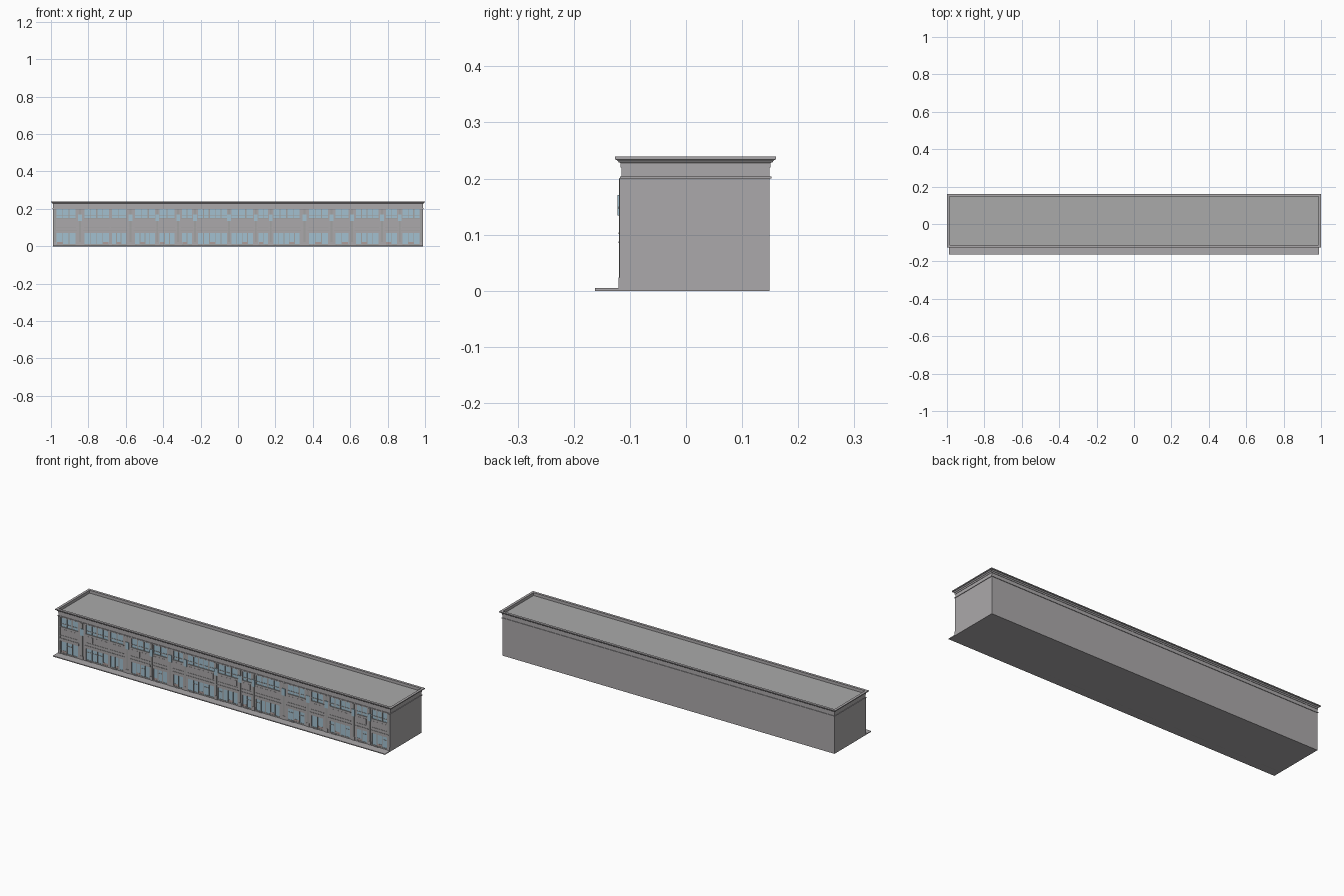
import bpy, bmesh, random

if "Cube" in bpy.data.objects:
    bpy.data.objects.remove(bpy.data.objects["Cube"])
random.seed(4)

def mat(name, c):
    m = bpy.data.materials.new(name)
    m.diffuse_color = (*c, 1)
    m.use_nodes = True
    m.node_tree.nodes["Principled BSDF"].inputs["Base Color"].default_value = m.diffuse_color
    return m

WALL = mat("warm grey wall", (0.41, 0.395, 0.405))
ROOF = mat("roof grey", (0.40, 0.40, 0.40))
GLASS = mat("pale blue glass", (0.36, 0.53, 0.63))
TRIM = mat("trim grey", (0.36, 0.36, 0.36))
DOOR = mat("dusty rose door", (0.42, 0.34, 0.33))

X0, X1, Y0, Y1 = -0.988, 0.988, -0.115, 0.149

def finish(name, bm, m):
    bmesh.ops.recalc_face_normals(bm, faces=bm.faces[:])
    me = bpy.data.meshes.new(name)
    bm.to_mesh(me)
    bm.free()
    me.materials.append(m)
    ob = bpy.data.objects.new(name, me)
    bpy.context.collection.objects.link(ob)
    return ob

def loft(name, profile, m, caps=False):
    # rectangular rings, each (outward offset, height), joined in sequence
    bm = bmesh.new()
    rings = []
    for o, z in profile:
        rings.append([bm.verts.new(p) for p in (
            (X0 - o, Y0 - o, z), (X1 + o, Y0 - o, z),
            (X1 + o, Y1 + o, z), (X0 - o, Y1 + o, z))])
    pairs = list(zip(rings, rings[1:]))
    if not caps:
        pairs.append((rings[-1], rings[0]))
    for a, b in pairs:
        for i in range(4):
            j = (i + 1) % 4
            bm.faces.new((a[i], a[j], b[j], b[i]))
    if caps:
        bm.faces.new(rings[0])
        bm.faces.new(rings[-1])
    return finish(name, bm, m)

def boxes(name, items, m):
    # many boxes in one mesh: (x0, x1, y0, y1, z0, z1)
    bm = bmesh.new()
    for x0, x1, y0, y1, z0, z1 in items:
        r = bmesh.ops.create_cube(bm, size=1)
        for v in r["verts"]:
            v.co = (x0 + (v.co.x + .5) * (x1 - x0),
                    y0 + (v.co.y + .5) * (y1 - y0),
                    z0 + (v.co.z + .5) * (z1 - z0))
    return finish(name, bm, m)

# Main block, string course, cornice with parapet
loft("main_block", [(0, 0), (0, 0.222)], WALL, caps=True)
loft("string_course", [(0, .2), (.003, .2), (.003, .204), (0, .204)], WALL)
loft("cornice", [(0, .220), (.002, .220), (.002, .228), (.005, .229), (.008, .233),
                 (.0115, .234), (.0115, .239), (-.002, .239), (-.002, .220)], WALL)
boxes("flat_roof", [(X0 + .002, X1 - .002, Y0 + .002, Y1 - .002, .222, .2235)], ROOF)

# Pavement strip
boxes("pavement", [(-0.988, 0.988, -0.1625, Y0, 0, 0.0045)], WALL)

# Facade layout: window groups of each house front
bays = [(-.97, -.87), (-.82, -.69), (-.675, -.60), (-.55, -.445), (-.42, -.34),
        (-.30, -.245), (-.215, -.06), (-.035, .08), (.11, .16), (.19, .33),
        (.38, .48), (.52, .59), (.63, .75), (.79, .85), (.88, .97)]
F = -0.1185            # facade front plane
wall, glass, frames, doors, signs, sills = [], [], [], [], [], []
wall += [(X0, X1, F, Y0, .071, .150), (X0, X1, F, Y0, .198, .201)]

edge = X0
for a, b in bays + [(X1, X1)]:
    # piers between the groups on both floors
    wall += [(edge, a, F, Y0, 0, .071), (edge, a, F, Y0, .150, .198)]
    edge = b
for k, (a, b) in enumerate(bays):
    w = b - a
    glass.append((a, b, Y0 - .0008, Y0 + .001, .150, .198))
    glass.append((a, b, Y0 - .0008, Y0 + .001, .005, .071))
    # upper mullions and transom
    n = max(2, round(w / .033))
    for i in range(1, n):
        x = a + w * i / n
        h = .004 if i % 2 else .007
        frames.append((x - h / 2, x + h / 2, F + .0006, Y0, .150, .198))
    frames.append((a, b, F + .001, Y0, .164, .167))
    sills.append((a - .004, b + .004, F - .0015, F, .146, .150))
    # shopfront: stall riser, mullions, rails and a door
    frames.append((a, b, F + .0006, Y0, .0, .011))
    n = max(2, round(w / .03))
    d = random.randrange(n)
    for i in range(n):
        x = a + w * i / n
        if i:
            frames.append((x - .002, x + .002, F + .0006, Y0, .0, .071))
        if i == d:
            doors.append((x + .002, x + w / n - .002, Y0 - .0015, Y0, .004, .022))
        elif random.random() < .5:
            frames.append((x, x + w / n, F + .0012, Y0, .051, .0535))
    # shop fascia with cornice strips above
    signs.append((a - .006, b + .006, F - .001, F, .073, .085))
    sills.append((a - .008, b + .008, F - .002, F, .085, .088))
    sills.append((a - .004, b + .004, F - .0015, F, .101, .104))
    # spandrel panels
    m = max(2, round(w / .045))
    for i in range(m):
        x = a + w * i / m
        signs.append((x + .004, x + w / m - .004, F - .0008, F, .109, .138))

boxes("facade_wall", wall, WALL)
boxes("window_glass", glass, GLASS)
boxes("window_frames", frames, TRIM)
boxes("shop_doors", doors, DOOR)
boxes("fascia_panels", signs, WALL)
boxes("sills_and_strips", sills, TRIM)

# Pilasters with plinths, and hanging blue bay panels at the house divisions
divs = [-.845, -.575, -.432, -.32, -.23, -.048, .095, .175, .355, .50, .61, .77, .865]
pil, plinth, panels = [], [], []
for x in divs + [-.979, .979]:
    pil.append((x - .005, x + .005, F - .001, F, 0, .2))
    plinth.append((x - .008, x + .008, F - .002, F, 0, .024))
for x in divs:
    panels.append((x - .010, x + .010, F - .0035, F - .0005, .134, .171))
boxes("pilasters", pil, TRIM)
boxes("plinths", plinth, WALL)
boxes("hanging_panels", panels, GLASS)

# Low door steps
boxes("door_steps", [(a + .01, a + .035, F - .002, Y0 + .006, 0, .009) for a, b in bays], WALL)
